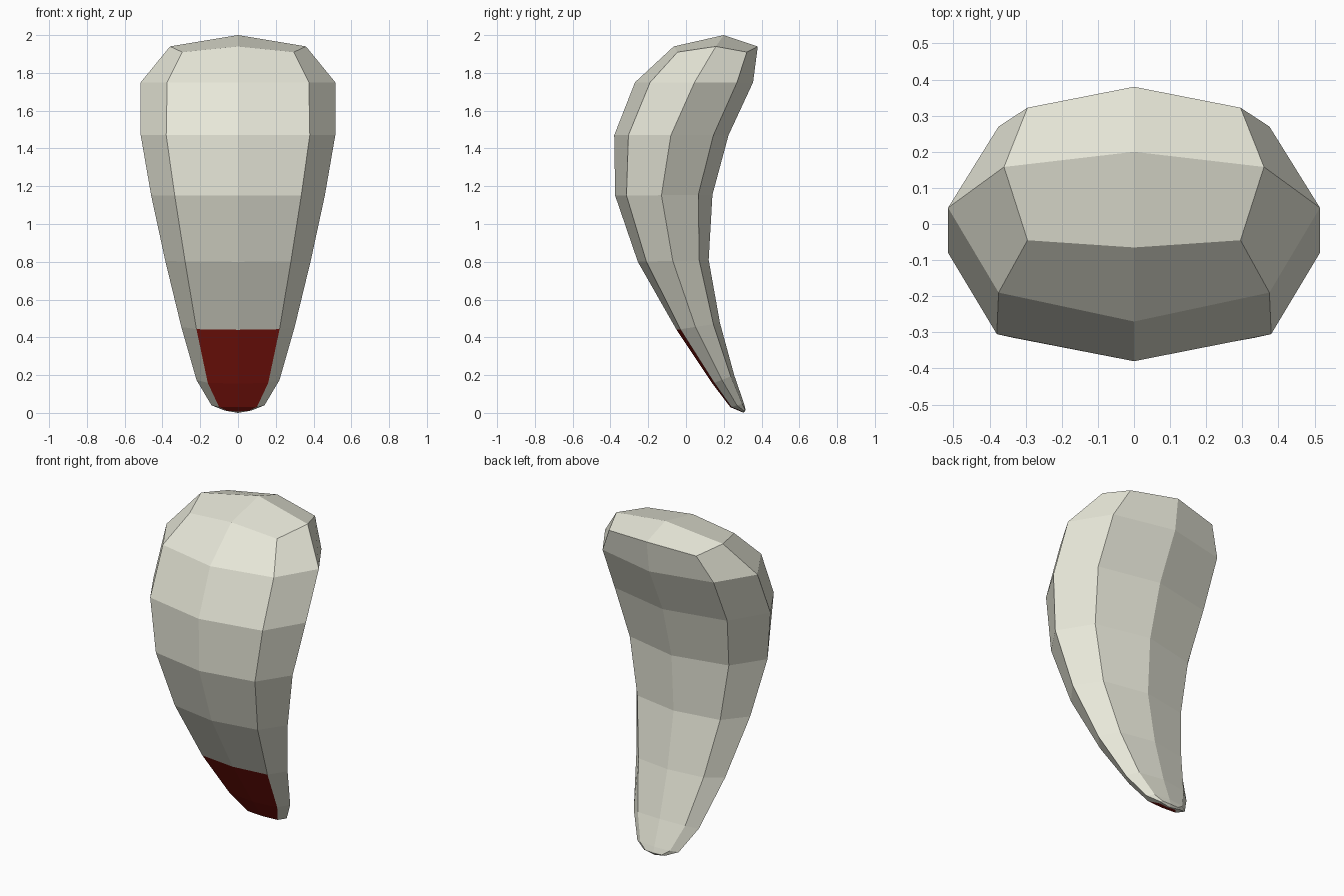
import bpy, bmesh

# Cross-sections from tip to top:
# z front, z back, corner z shift, half width, corner half width, y front, front corner, side, back corner, back
SECTIONS = [
    (0.008, 0.015, 0.002, 0.07, 0.055, 0.288, 0.290, 0.305, 0.313, 0.316),
    (0.030, 0.050, 0.0, 0.14, 0.10, 0.235, 0.240, 0.270, 0.298, 0.307),
    (0.155, 0.200, 0.0, 0.22, 0.16, 0.140, 0.150, 0.190, 0.237, 0.255),
    (0.440, 0.475, 0.0, 0.30, 0.22, -0.050, -0.030, 0.050, 0.145, 0.180),
    (0.800, 0.810, 0.0, 0.385, 0.28, -0.255, -0.210, -0.070, 0.070, 0.120),
    (1.150, 1.155, 0.0, 0.46, 0.335, -0.375, -0.315, -0.130, 0.065, 0.140),
    (1.470, 1.470, 0.0, 0.515, 0.38, -0.380, -0.305, -0.080, 0.145, 0.225),
    (1.750, 1.750, 0.0, 0.515, 0.375, -0.270, -0.190, 0.045, 0.270, 0.355),
    (1.940, 1.940, -0.03, 0.36, 0.295, -0.065, -0.045, 0.158, 0.322, 0.380),
]


def material(name, color):
    mat = bpy.data.materials.new(name)
    mat.diffuse_color = color
    return mat


bm = bmesh.new()

# Eight-sided rings, starting at the front centre and going round via +x
rings = []
for zf, zb, dz, w, c, *ys in SECTIONS:
    xs = (0, c, w, c, 0)
    half = []
    for i, (x, y) in enumerate(zip(xs, ys)):
        z = zf + (zb - zf) * (y - ys[0]) / (ys[4] - ys[0]) + (dz if i % 2 else 0)
        half.append((x, y, z))
    points = half + [(-x, y, z) for x, y, z in half[3:0:-1]]
    rings.append([bm.verts.new(p) for p in points])

# Skin between rings, with the lower front coloured
for r, (low, high) in enumerate(zip(rings, rings[1:])):
    for i in range(8):
        j = (i + 1) % 8
        face = bm.faces.new((low[i], low[j], high[j], high[i]))
        face.material_index = 1 if r < 3 and i in (0, 7) else 0

# Caps of four quads each
for ring, centre in ((rings[0], (0, 0.305, 0)), (rings[-1], (0, 0.20, 2.0))):
    mid = bm.verts.new(centre)
    for i in range(0, 8, 2):
        bm.faces.new((mid, ring[i], ring[i + 1], ring[(i + 2) % 8]))

bmesh.ops.recalc_face_normals(bm, faces=bm.faces)
mesh = bpy.data.meshes.new("curved_tooth")
bm.to_mesh(mesh)
bm.free()

mesh.materials.append(material("ivory", (0.8, 0.8, 0.69, 1)))
mesh.materials.append(material("dark_red", (0.3, 0.01, 0.006, 1)))
bpy.context.collection.objects.link(bpy.data.objects.new("curved_tooth", mesh))
